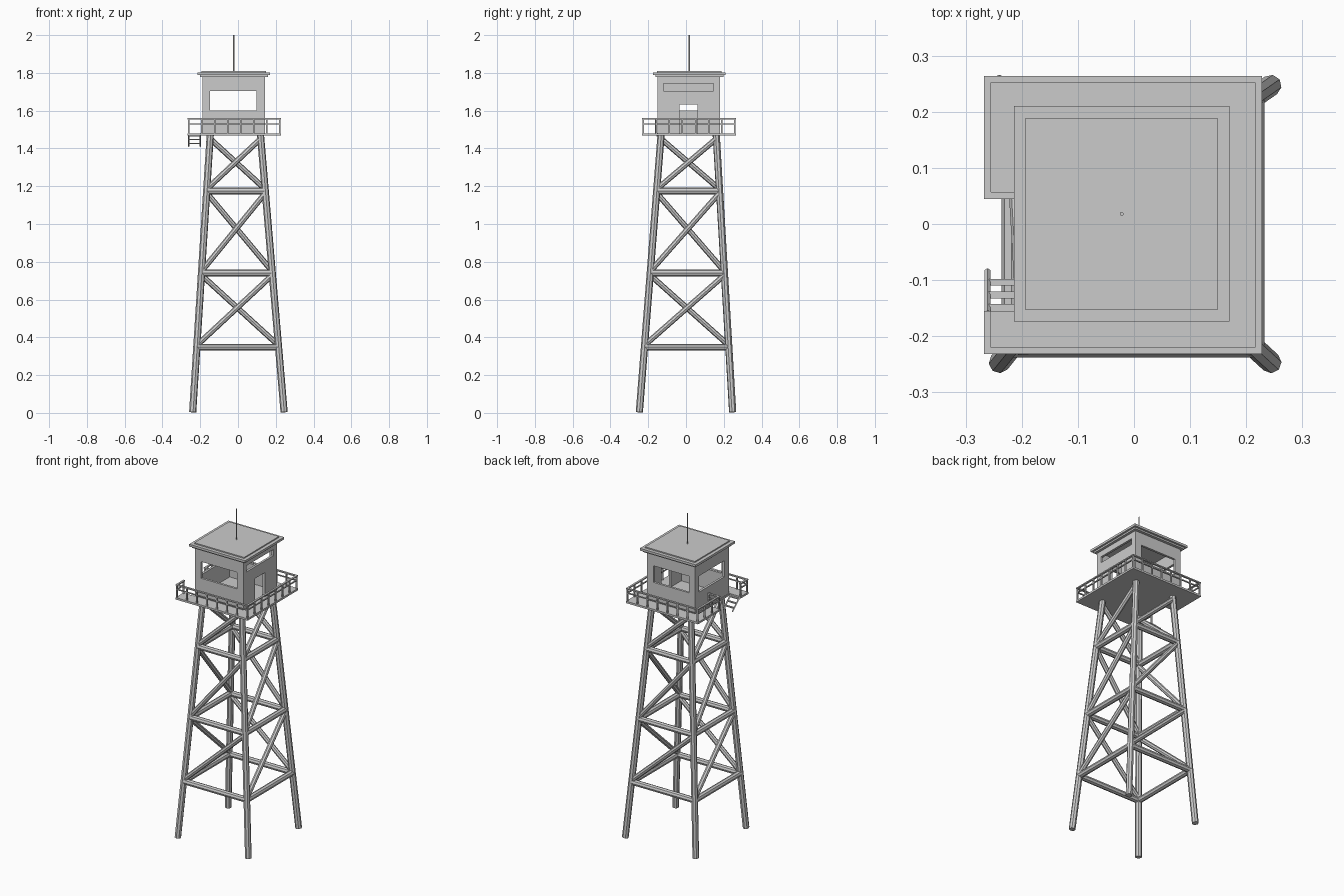
import bpy
from mathutils import Vector

if "Cube" in bpy.data.objects:
    bpy.data.objects.remove(bpy.data.objects["Cube"])

CX, CY = -0.021, 0.016            # centre of the platform and cabin


def box(name, x0, x1, y0, y1, z0, z1):
    bpy.ops.mesh.primitive_cube_add(size=1, location=((x0 + x1) / 2, (y0 + y1) / 2, (z0 + z1) / 2))
    o = bpy.context.object
    o.name = name
    o.scale = (x1 - x0, y1 - y0, z1 - z0)
    bpy.ops.object.transform_apply(location=False, rotation=False, scale=True)
    return o


def rod(name, a, b, r, sides=8):
    a, b = Vector(a), Vector(b)
    d = b - a
    bpy.ops.mesh.primitive_cylinder_add(vertices=sides, radius=r, depth=d.length, location=(a + b) / 2)
    o = bpy.context.object
    o.name = name
    o.rotation_mode = 'QUATERNION'
    o.rotation_quaternion = d.to_track_quat('Z', 'Y')
    return o


def bar(name, p, q, z, w=0.012, h=0.007):
    # flat rail along x or y
    box(name, min(p[0], q[0]) - w / 2, max(p[0], q[0]) + w / 2,
        min(p[1], q[1]) - w / 2, max(p[1], q[1]) + w / 2, z - h, z)


# Four splayed legs
feet = [(-0.24, -0.247), (0.244, -0.247), (0.244, 0.247), (-0.24, 0.247)]
tops = [(-0.147, -0.132), (0.119, -0.132), (0.119, 0.16), (-0.147, 0.16)]


def leg_at(i, z):
    f, t = Vector((*feet[i % 4], 0.004)), Vector((*tops[i % 4], 1.472))
    return f.lerp(t, (z - 0.004) / 1.468)


for i in range(4):
    rod("leg", leg_at(i, 0.004), leg_at(i, 1.472), 0.019)

# Horizontal beams and one diagonal brace per bay on each side
levels = [0.348, 0.74, 1.175, 1.462]
for i in range(4):
    for k in range(3):
        rod("cross_beam", leg_at(i, levels[k]), leg_at(i + 1, levels[k]), 0.018)
        rod("diagonal_brace", leg_at(i, levels[k] + 0.01), leg_at(i + 1, levels[k + 1] - 0.01), 0.015)

# Platform with a stair notch on the left
X0, X1, Y0, Y1 = -0.267, 0.228, -0.232, 0.264
NX, NY0, NY1 = -0.192, -0.155, 0.045
ZB, ZT = 1.468, 1.48
outline = [(X0, Y0), (X1, Y0), (X1, Y1), (X0, Y1), (X0, NY1), (NX, NY1), (NX, NY0), (X0, NY0)]
n = len(outline)
verts = [(x, y, z) for z in (ZB, ZT) for x, y in outline]
faces = [tuple(range(n))[::-1], tuple(range(n, 2 * n))]
faces += [(i, (i + 1) % n, (i + 1) % n + n, i + n) for i in range(n)]
mesh = bpy.data.meshes.new("platform")
mesh.from_pydata(verts, [], faces)
bpy.context.collection.objects.link(bpy.data.objects.new("platform", mesh))

# Railings: top rail, middle rail and posts
e = 0.006
rx0, rx1, ry0, ry1 = X0 + e, X1 - e, Y0 + e, Y1 - e
runs = [((rx0, ry0), (rx1, ry0), 7), ((rx1, ry0), (rx1, ry1), 7), ((rx1, ry1), (rx0, ry1), 7),
        ((rx0, ry1), (rx0, NY1 + e), 3), ((rx0, NY1 + e), (NX, NY1 + e), 1),
        ((rx0, ry0), (rx0, NY0 - e), 1)]
for p, q, count in runs:
    bar("top_rail", p, q, 1.561)
    bar("middle_rail", p, q, 1.533, 0.007, 0.006)
    for k in range(count + 1):
        t = k / count
        x, y = p[0] + (q[0] - p[0]) * t, p[1] + (q[1] - p[1]) * t
        box("rail_post", x - 0.004, x + 0.004, y - 0.004, y + 0.004, ZT, 1.556)

# Short stair end hanging in the notch
for x in (-0.261, -0.2):
    rod("stair_stringer", (x, -0.157, 1.478), (x, -0.082, 1.412), 0.005, 4)
for k in range(3):
    y, z = -0.149 + 0.0225 * k, 1.467 - 0.02 * k
    box("stair_tread", -0.261, -0.2, y - 0.006, y + 0.006, z - 0.003, z + 0.003)

# Cabin walls, each built around its openings
hx0, hx1, hy0, hy1 = -0.188, 0.142, -0.151, 0.181
T, HB, HT = 0.014, 1.478, 1.782


def wall(name, axis, side, u0, u1, openings):
    # split a wall into columns at the opening edges, leaving the openings empty
    us = sorted({u0, u1, *[o[0] for o in openings], *[o[1] for o in openings]})
    zs = sorted({HB, HT, *[o[2] for o in openings], *[o[3] for o in openings]})

    def piece(a, b, c, d):
        if axis == 'x':
            box(name, a, b, side, side + T, c, d)
        else:
            box(name, side, side + T, a, b, c, d)

    for a, b in zip(us, us[1:]):
        start = None
        for c, d in zip(zs, zs[1:]):
            m, h = (a + b) / 2, (c + d) / 2
            hole = any(o[0] < m < o[1] and o[2] < h < o[3] for o in openings)
            if not hole and start is None:
                start = c
            if hole and start is not None:
                piece(a, b, start, c)
                start = None
        if start is not None:
            piece(a, b, start, HT)


window = (-0.148, 0.098, 1.6, 1.703)
wall("front_wall", 'x', hy0, hx0, hx1, [window])
wall("back_wall", 'x', hy1 - T, hx0, hx1, [window])
wall("left_wall", 'y', hx0, hy0 + T, hy1 - T, [(-0.11, 0.14, 1.6, 1.7)])
wall("right_wall", 'y', hx1 - T, hy0 + T, hy1 - T,
     [(-0.118, 0.146, 1.705, 1.743), (-0.034, 0.06, HB, 1.632)])

# Stepped flat roof
rcx, rcy = -0.022, 0.018
for name, h, z0, z1 in (("roof_soffit", 0.18, 1.779, 1.789),
                        ("roof_slab", 0.192, 1.789, 1.803),
                        ("roof_cap", 0.171, 1.803, 1.81)):
    box(name, rcx - h, rcx + h, rcy - h, rcy + h, z0, z1)

# Antenna
rod("antenna", (rcx, rcy, 1.808), (rcx, rcy, 2.0), 0.0035, 8)
